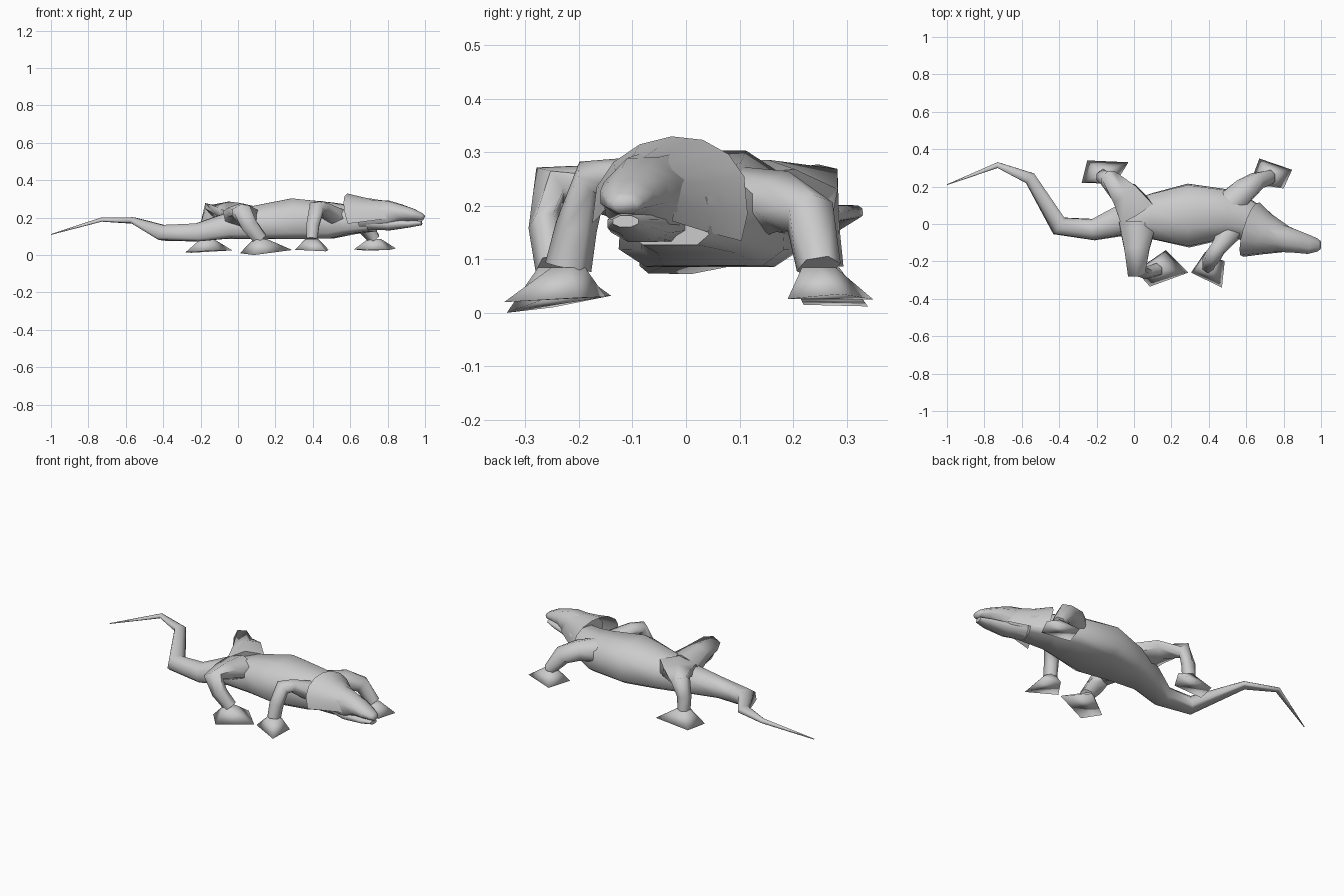
import bpy, bmesh, math
from mathutils import Vector

cube = bpy.data.objects.get("Cube")
if cube:
    bpy.data.objects.remove(cube)

GREY = (0.6, 0.6, 0.6, 1)
skin = bpy.data.materials.new("grey_skin")
skin.use_nodes = True
skin.diffuse_color = GREY
skin.node_tree.nodes["Principled BSDF"].inputs["Base Color"].default_value = GREY

X, Y, Z = Vector((1, 0, 0)), Vector((0, 1, 0)), Vector((0, 0, 1))


def finish(name, bm, angle):
    bmesh.ops.recalc_face_normals(bm, faces=bm.faces)
    mesh = bpy.data.meshes.new(name)
    bm.to_mesh(mesh)
    bm.free()
    mesh.materials.append(skin)
    obj = bpy.data.objects.new(name, mesh)
    bpy.context.collection.objects.link(obj)
    bpy.ops.object.select_all(action="DESELECT")
    obj.select_set(True)
    bpy.context.view_layer.objects.active = obj
    bpy.ops.object.shade_smooth_by_angle(angle=math.radians(angle))


def loft(name, rings, hint, sides=8, arc=None, lean=0, belly=1):
    """Skin rings of (x, y, z, half width, half height).
    arc leaves the skin open; belly under 1 squares the underside."""
    bm = bmesh.new()
    pts = [Vector(r[:3]) for r in rings]
    if arc:
        angles = [arc[0] + (arc[1] - arc[0]) * k / (sides - 1) for k in range(sides)]
        grow = 1
    else:
        angles = [360 * (k + 0.5) / sides for k in range(sides)]
        grow = 1 / math.cos(math.pi / sides)
    outline = []
    for a in angles:
        c, s = math.cos(math.radians(a)), math.sin(math.radians(a))
        if s < 0:
            c, s = math.copysign(abs(c) ** belly, c), -abs(s) ** belly
        outline.append((c * grow, s * grow))
    loops = []
    for i, r in enumerate(rings):
        t = Z * 0
        if i > 0:
            t += (pts[i] - pts[i - 1]).normalized()
        if i < len(pts) - 1:
            t += (pts[i + 1] - pts[i]).normalized()
        t = (t.normalized() + Z * lean).normalized()
        side = (hint - t * hint.dot(t)).normalized()
        up = t.cross(side)
        loops.append([bm.verts.new(pts[i] + side * r[3] * c + up * r[4] * s)
                      for c, s in outline])
    for one, two in zip(loops, loops[1:]):
        for k in range(sides - 1 if arc else sides):
            j = (k + 1) % sides
            bm.faces.new((one[k], one[j], two[j], two[k]))
    if not arc:
        bm.faces.new(loops[0])
        bm.faces.new(loops[-1])
    finish(name, bm, 70)


def foot(name, ankle, corners):
    """Splayed foot: a small ankle ring flaring to a thin sole."""
    bm = bmesh.new()
    for k in range(6):
        a = math.tau * k / 6
        bm.verts.new(Vector(ankle) + Vector((math.cos(a), math.sin(a), 0)) * 0.036)
    for corner in corners:
        bm.verts.new(corner)
    bmesh.ops.convex_hull(bm, input=bm.verts)
    finish(name, bm, 180)


# Trunk and winding tail
loft("body_and_tail", [
    (-1.0, .21, .11, .002, .002), (-.73, .315, .19, .015, .011),
    (-.555, .245, .185, .032, .016), (-.40, -.01, .12, .05, .04),
    (-.22, -.03, .122, .055, .047), (-.07, .02, .155, .08, .065),
    (.1, .04, .178, .12, .087), (.29, .045, .197, .163, .106),
    (.5, .05, .187, .128, .094), (.6, .02, .19, .105, .075),
    (.72, -.03, .19, .075, .06)], Y, belly=.4)

# Head: flared hood, skull and lower jaw
loft("hood", [
    (.62, -.03, .205, .152, .13), (.70, -.055, .208, .112, .105),
    (.82, -.085, .215, .066, .076)], Y, sides=10, arc=(-30, 184), lean=.25, belly=.6)
loft("skull", [
    (.66, -.045, .215, .08, .085), (.81, -.082, .215, .07, .075),
    (.87, -.095, .225, .06, .046), (.935, -.11, .215, .05, .032),
    (.98, -.113, .204, .034, .02), (.995, -.113, .197, .022, .014)], Y)
loft("lower_jaw", [
    (.70, -.055, .17, .06, .035), (.81, -.085, .162, .056, .03),
    (.92, -.105, .167, .042, .019), (.982, -.113, .171, .024, .011)], Y)

# Legs: hip or shoulder, knee or elbow, ankle
legs = {
    "hind_left": [(.015, .06, .215, .10, .056), (-.05, .16, .238, .075, .042),
                  (-.14, .247, .24, .046, .04), (-.165, .252, .16, .036, .03),
                  (-.165, .255, .085, .03, .034)],
    "hind_right": [(.02, .0, .2, .10, .06), (.015, -.13, .228, .068, .044),
                   (.015, -.255, .238, .05, .036), (.06, -.262, .16, .044, .028),
                   (.12, -.245, .085, .036, .032)],
    "front_left": [(.5, .09, .2, .08, .065), (.59, .18, .208, .062, .05),
                   (.66, .232, .18, .046, .043), (.73, .248, .085, .03, .036)],
    "front_right": [(.52, -.03, .2, .06, .05), (.45, -.13, .253, .04, .032),
                    (.42, -.175, .253, .04, .033), (.40, -.205, .16, .034, .034),
                    (.395, -.22, .085, .03, .038)],
}
# Sole corners
soles = {
    "hind_left": [(-.25, .34, .012), (-.03, .33, .025),
                  (-.1, .215, .025), (-.28, .22, .015)],
    "hind_right": [(.01, -.25, .01), (.085, -.335, 0),
                   (.29, -.26, .027), (.17, -.14, .032)],
    "front_left": [(.67, .35, .025), (.845, .29, .035),
                   (.8, .19, .026), (.62, .215, .03)],
    "front_right": [(.305, -.26, .028), (.47, -.34, .02),
                    (.485, -.2, .028), (.38, -.15, .03)],
}
for name, rings in legs.items():
    loft(name + "_leg", rings, X, sides=6)
    foot(name + "_foot", rings[-1][:3], soles[name])
